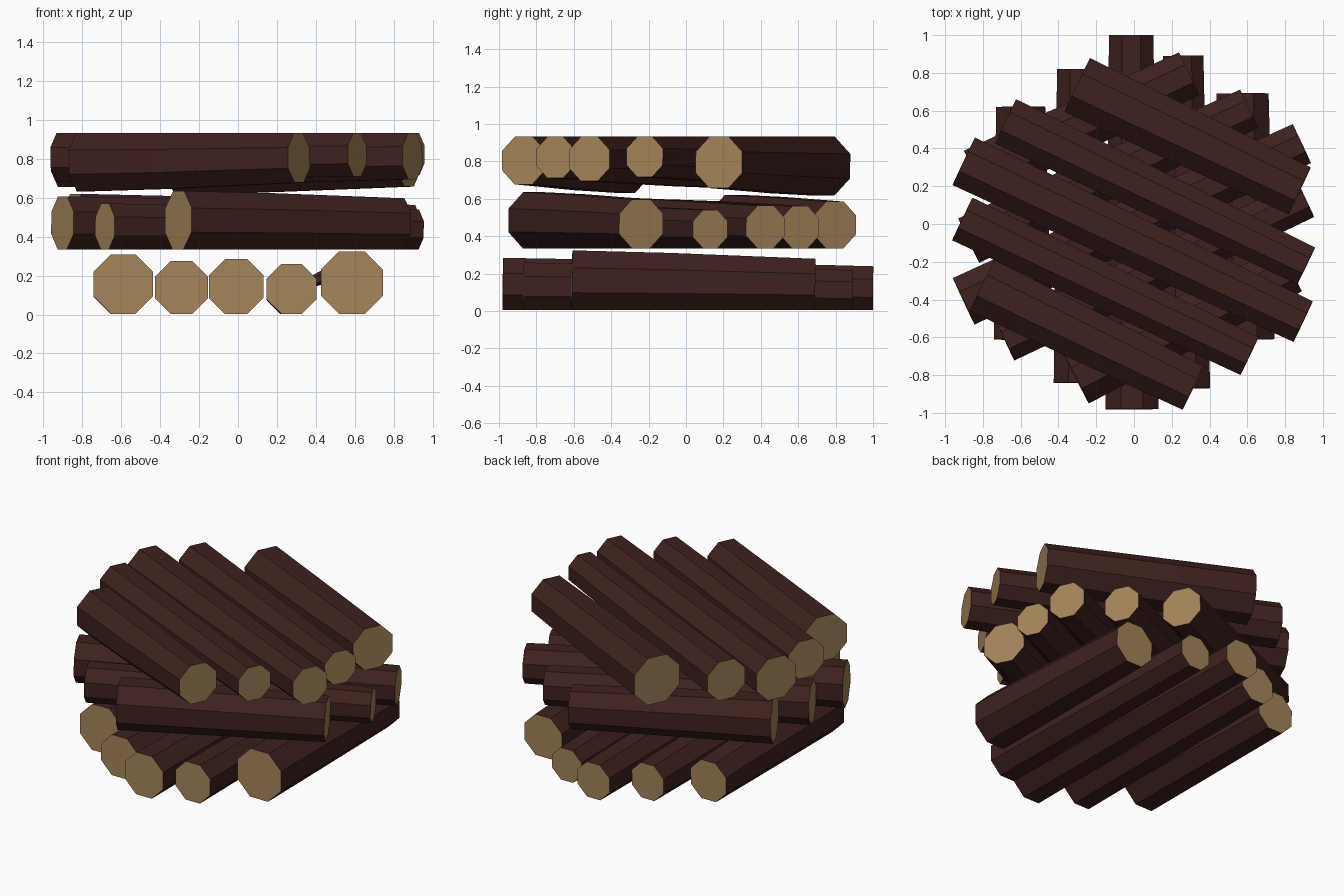
import bpy, bmesh, math
from mathutils import Vector

if "Cube" in bpy.data.objects:
    bpy.data.objects.remove(bpy.data.objects["Cube"])


def material(name, rgb):
    m = bpy.data.materials.new(name)
    m.diffuse_color = (*rgb, 1)
    m.use_nodes = True
    m.node_tree.nodes["Principled BSDF"].inputs["Base Color"].default_value = m.diffuse_color
    return m


BARK = material("bark", (0.048, 0.015, 0.013))
WOOD = material("cut_wood", (0.37, 0.23, 0.10))


def tapered_log(name, stations, sides=8, rim=0.014):
    """Flat-sided log through (centre, diameter across flats) stations, with bark rims on the cut ends."""
    bm = bmesh.new()
    axis = (stations[-1][0] - stations[0][0]).normalized()
    side = axis.cross(Vector((0, 0, 1))).normalized()
    up = side.cross(axis)
    rings = []
    for centre, dia in stations:
        r = dia / 2 / math.cos(math.pi / sides)
        ring = []
        for i in range(sides):
            a = 2 * math.pi * (i + 0.5) / sides
            ring.append(bm.verts.new(centre + r * (math.cos(a) * side + math.sin(a) * up)))
        rings.append(ring)
    for a, b in zip(rings, rings[1:]):
        for i in range(sides):
            j = (i + 1) % sides
            bm.faces.new((a[i], a[j], b[j], b[i]))
    caps = [bm.faces.new(rings[0][::-1]), bm.faces.new(rings[-1])]
    bmesh.ops.inset_individual(bm, faces=caps, thickness=rim)
    for f in caps:
        f.material_index = 1
    bmesh.ops.recalc_face_normals(bm, faces=bm.faces[:])
    mesh = bpy.data.meshes.new(name)
    bm.to_mesh(mesh)
    bm.free()
    mesh.materials.append(BARK)
    mesh.materials.append(WOOD)
    ob = bpy.data.objects.new(name, mesh)
    bpy.context.collection.objects.link(ob)


def layer(name, angle, height, from_top, logs):
    """Logs as (start along, start across, start dia, end along, end across, end dia)."""
    u = Vector((math.cos(angle), math.sin(angle), 0))
    v = Vector((-math.sin(angle), math.cos(angle), 0))
    for n, (u0, v0, d0, u1, v1, d1) in enumerate(logs, 1):
        stations = []
        for t, taper in ((0, 0), (0.4, 0.3), (1, 1)):
            d = d0 + (d1 - d0) * taper
            z = height - d / 2 if from_top else height + d / 2
            p = u * (u0 + (u1 - u0) * t) + v * (v0 + (v1 - v0) * t)
            stations.append((p + Vector((0, 0, z)), d))
        tapered_log(f"{name}_log_{n}", stations)


# bottom row runs front to back (across = -x)
layer("bottom", math.radians(90), 0.004, False, [
    (-0.61, 0.59, 0.305, 0.62, 0.60, 0.26),
    (-0.84, 0.29, 0.270, 0.82, 0.29, 0.235),
    (-0.98, 0.01, 0.280, 1.00, 0.015, 0.235),
    (-0.87, -0.275, 0.255, 0.89, -0.26, 0.215),
    (-0.61, -0.585, 0.320, 0.69, -0.575, 0.275),
])

# middle row turned to one side
layer("middle", math.radians(25), 0.335, False, [
    (-0.623, -0.61, 0.300, 0.65, -0.568, 0.262),
    (-0.880, -0.27, 0.235, 0.88, -0.267, 0.205),
    (-0.990, 0.01, 0.272, 0.985, 0.01, 0.228),
    (-0.830, 0.29, 0.260, 0.81, 0.295, 0.225),
    (-0.650, 0.59, 0.285, 0.60, 0.598, 0.250),
])

# top row turned the other way
layer("top", math.radians(-25), 0.932, True, [
    (-0.590, -0.635, 0.300, 0.65, -0.655, 0.255),
    (-0.835, -0.36, 0.250, 0.85, -0.375, 0.222),
    (-0.957, -0.08, 0.278, 1.03, -0.09, 0.238),
    (-0.845, 0.205, 0.260, 0.92, 0.185, 0.215),
    (-0.583, 0.54, 0.315, 0.72, 0.53, 0.275),
])

# small broken twig between two bottom logs
tapered_log("twig_stub", [(Vector((0.50, 0, 0.22)), 0.07), (Vector((0.385, 0, 0.17)), 0.05)], 6, 0.006)
